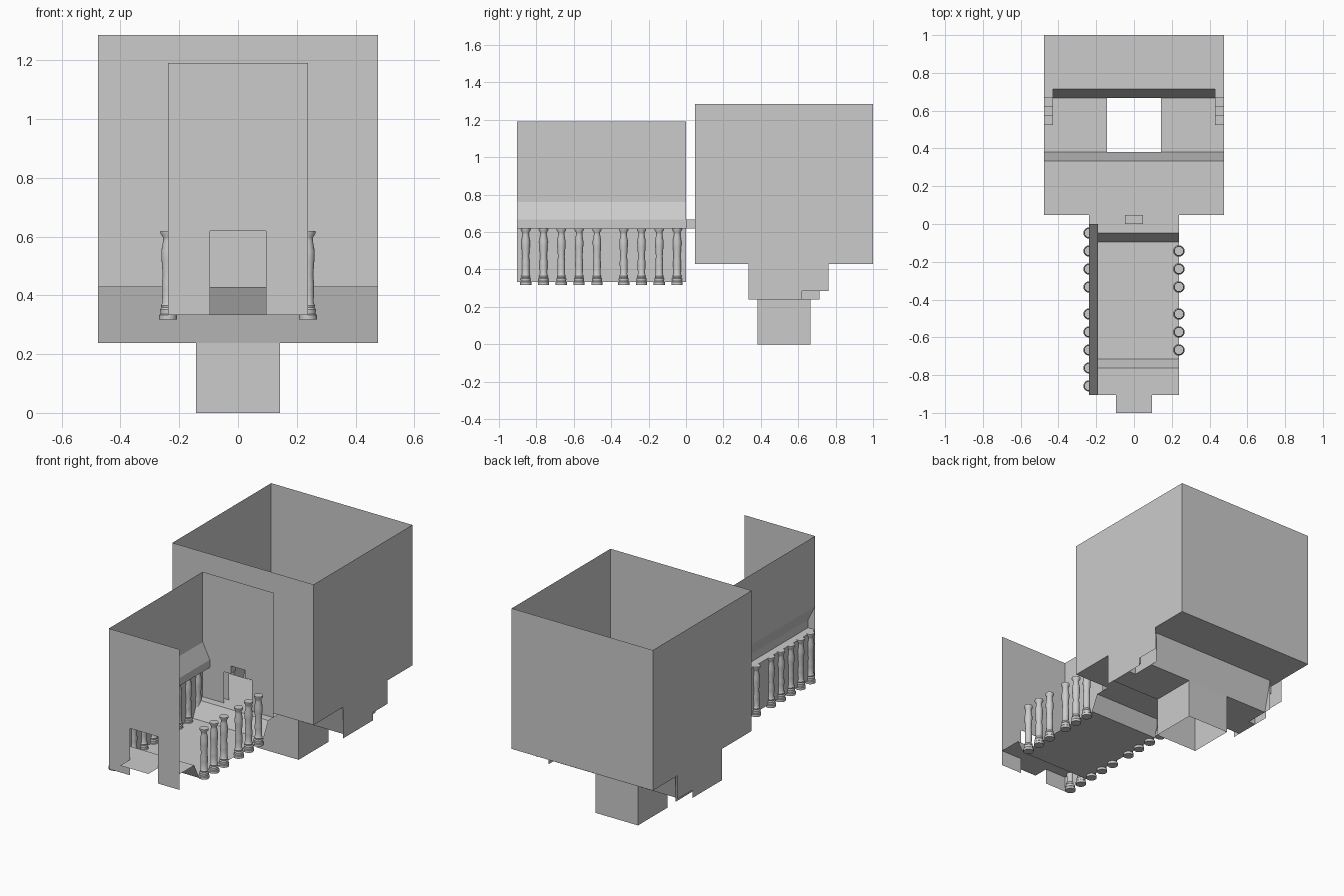
import bpy, bmesh, math

if "Cube" in bpy.data.objects:
    bpy.data.objects.remove(bpy.data.objects["Cube"])

U = 2 / 42  # the whole model sits on a grid of 42 cells along y


def sheet(name, polys):
    """One object made of flat polygons given in grid cells."""
    bm = bmesh.new()
    for p in polys:
        bm.faces.new([bm.verts.new((x * U, y * U, z * U)) for x, y, z in p])
    bmesh.ops.remove_doubles(bm, verts=bm.verts, dist=1e-5)
    me = bpy.data.meshes.new(name)
    bm.to_mesh(me)
    bm.free()
    ob = bpy.data.objects.new(name, me)
    bpy.context.collection.objects.link(ob)
    return ob


def wall_y(y, pts):
    return [(x, y, z) for x, z in pts]


def wall_x(x, pts):
    return [(x, y, z) for y, z in pts]


def strip_y(x0, x1, pts):
    """Floor profile (y, z) swept between two x values."""
    return [[(x0, *a), (x1, *a), (x1, *b), (x0, *b)] for a, b in zip(pts, pts[1:])]


def strip_x(y0, y1, pts):
    """Wall profile (x, z) swept between two y values."""
    return [[(a[0], y0, a[1]), (a[0], y1, a[1]), (b[0], y1, b[1]), (b[0], y0, b[1])]
            for a, b in zip(pts, pts[1:])]


# doorway outline shared by the corridor end and the hall front
door = [(-2, 9), (-2, 13), (-1, 13), (-1, 14), (1, 14), (1, 13), (2, 13), (2, 9)]

# corridor
sheet("corridor_floor", strip_y(-5, 5, [(-19, 9), (-16, 9), (-15, 7), (-2, 7), (-1, 9), (1, 9)]))
sheet("entry_step", strip_y(-2, 2, [(-21, 9), (-19, 9)]))
sheet("corridor_front_wall", [wall_y(-19, [(-5, 7), (-2, 7), (-2, 13), (2, 13), (2, 7),
                                           (5, 7), (5, 25), (-5, 25)])])
sheet("corridor_end_wall", [wall_y(0, [(-5, 9)] + door + [(5, 9), (5, 25), (-5, 25)])])
sheet("corridor_side_wall", strip_x(-19, 0, [(-5, 25), (-5, 16), (-4, 14), (-4, 13), (-5, 13), (-5, 7)]))
sheet("doorway_lintel", strip_x(0, 1, [(-1, 13), (-1, 14), (1, 14), (1, 13)]))

# hall walls, with the sides dropping down around the sunken part
sheet("hall_front_wall", [wall_y(1, [(-10, 9)] + door + [(10, 9), (10, 27), (-10, 27)])])
sheet("hall_back_wall", [wall_y(21, [(-10, 9), (10, 9), (10, 27), (-10, 27)])])
side = [(1, 9), (7, 9), (7, 5), (13, 5), (13, 6), (16, 6), (16, 9), (21, 9), (21, 27), (1, 27)]
sheet("hall_side_walls", [wall_x(s * 10, side) for s in (-1, 1)])

# hall floor, ramps, ledges and open pit
sheet("hall_front_floor", strip_y(-10, 10, [(1, 9), (7, 9), (8, 5)]))
sheet("hall_back_floor", strip_y(-9, 9, [(14, 5), (15, 9)]) + strip_y(-10, 10, [(15, 9), (21, 9)]))
steps = [(11, 5), (11, 6), (12, 6), (12, 7), (13, 7), (13, 8), (14, 8), (14, 9), (15, 9)]
for s, label in ((-1, "left"), (1, "right")):
    sheet(label + "_ledge", strip_y(s * 3, s * 9, [(8, 5), (14, 5)])
          + strip_y(s * 9, s * 10, [(8, 5), (11, 5)]))
    sheet(label + "_stairs", strip_y(s * 9, s * 10, steps)
          + [wall_x(s * 9, steps + [(15, 5)])])
pit = [(-3, 8), (3, 8), (3, 14), (-3, 14), (-3, 8)]
sheet("pit_walls", [[(*a, 0), (*b, 0), (*b, 5), (*a, 5)] for a, b in zip(pit, pit[1:])])

# turned columns: (radius, height) profile, spun around z
profile = [(0, .318), (.030, .318), (.030, .333), (.026, .337), (.027, .352), (.022, .358),
           (.024, .366), (.019, .375), (.021, .42), (.021, .44), (.018, .47), (.022, .52),
           (.023, .55), (.017, .585), (.017, .598), (.025, .610), (.025, .620), (0, .620)]
N = 16
bm = bmesh.new()
vs = [bm.verts.new((r, 0, z)) for r, z in profile]
es = [bm.edges.new(e) for e in zip(vs, vs[1:])]
bmesh.ops.spin(bm, geom=vs + es, cent=(0, 0, 0), axis=(0, 0, 1), angle=2 * math.pi, steps=N)
bmesh.ops.remove_doubles(bm, verts=bm.verts, dist=1e-5)
bmesh.ops.recalc_face_normals(bm, faces=bm.faces)
column_mesh = bpy.data.meshes.new("column")
bm.to_mesh(column_mesh)
bm.free()

rows = {-5: (-18, -16, -14, -12, -10, -7, -5, -3, -1), 5: (-14, -12, -10, -7, -5, -3)}
columns = []
for x, ys in rows.items():
    for y in ys:
        ob = bpy.data.objects.new("column", column_mesh)
        ob.location = (x * U, y * U, 0)
        bpy.context.collection.objects.link(ob)
        columns.append(ob)
columns[0].select_set(True)
bpy.context.view_layer.objects.active = columns[0]
bpy.ops.object.shade_smooth_by_angle(angle=math.radians(40))
